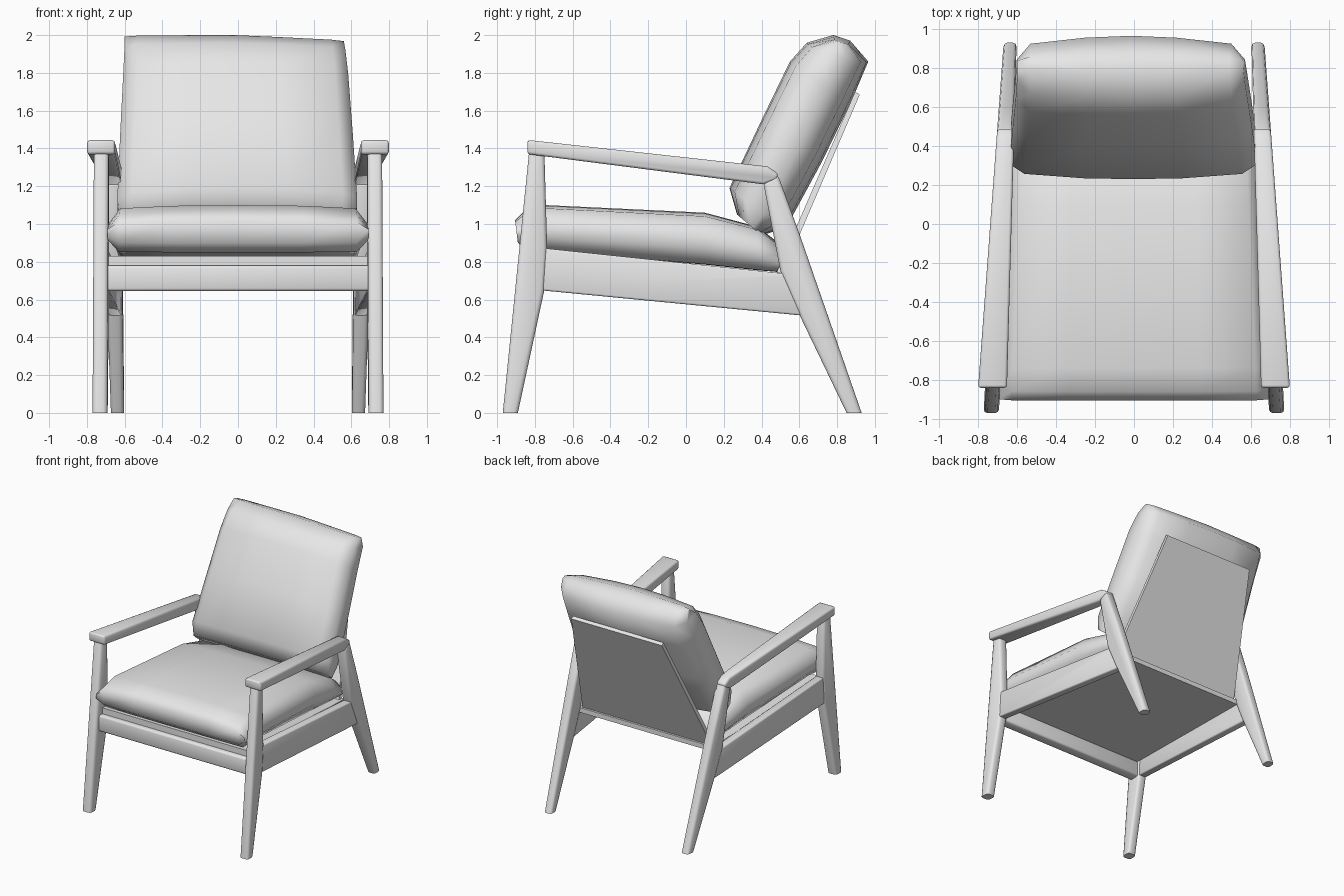
import bpy, bmesh, math

if "Cube" in bpy.data.objects:
    bpy.data.objects.remove(bpy.data.objects["Cube"])

grey = bpy.data.materials.new("light_grey")
grey.diffuse_color = (0.8, 0.8, 0.8, 1)
grey.use_nodes = True
grey.node_tree.nodes["Principled BSDF"].inputs["Base Color"].default_value = grey.diffuse_color


def finish(name, bm, angle=40):
    bmesh.ops.recalc_face_normals(bm, faces=bm.faces)
    me = bpy.data.meshes.new(name)
    bm.to_mesh(me)
    bm.free()
    ob = bpy.data.objects.new(name, me)
    bpy.context.collection.objects.link(ob)
    me.materials.append(grey)
    bpy.ops.object.select_all(action='DESELECT')
    ob.select_set(True)
    bpy.context.view_layer.objects.active = ob
    bpy.ops.object.shade_smooth_by_angle(angle=math.radians(angle))
    return ob


def slab(name, profile, x_range, bevel=0.0, segs=2):
    """Side profile (y, z) widened in x; x_range(y, z) gives both side limits."""
    bm = bmesh.new()
    a, b = [[bm.verts.new((x_range(y, z)[i], y, z)) for y, z in profile] for i in (0, 1)]
    bm.faces.new(a)
    bm.faces.new(b[::-1])
    n = len(a)
    for i in range(n):
        j = (i + 1) % n
        bm.faces.new((a[i], b[i], b[j], a[j]))
    bmesh.ops.recalc_face_normals(bm, faces=bm.faces)
    if bevel:
        # round the sharp edges, but keep the soles of the feet flat
        edges = [e for e in bm.edges if e.calc_face_angle(0) > math.radians(35)
                 and max(v.co.z for v in e.verts) > 0.001]
        bmesh.ops.bevel(bm, geom=edges, offset=bevel, segments=segs, profile=0.5,
                        affect='EDGES', clamp_overlap=True)
    return finish(name, bm, 50)


def frame_x(y):
    # the side frames converge towards the back
    return 0.73 - 0.051 * (y + 0.93)


def arm_half(y):
    return 0.074 - 0.023 * (y + 0.84)


# Side frames: legs, rail and armrest, one set on each side
for side, s in (("left", -1), ("right", 1)):
    def limits(half):
        return lambda y, z: (s * (frame_x(y) - half), s * (frame_x(y) + half))

    def arm_limits(y, z):
        return s * (frame_x(y) - arm_half(y)), s * (frame_x(y) + arm_half(y))
    slab("front_leg_" + side,
         [(-0.97, 0), (-0.89, 0), (-0.75, 0.65), (-0.735, 0.87), (-0.75, 1.39), (-0.83, 1.39)],
         limits(0.039), 0.02)
    slab("back_leg_" + side,
         [(0.85, 0), (0.93, 0), (0.60, 0.95), (0.485, 1.265), (0.41, 1.215), (0.50, 0.75), (0.60, 0.52)],
         arm_limits, 0.02)
    slab("side_rail_" + side,
         [(-0.80, 0.652), (0.62, 0.515), (0.56, 0.735), (0.50, 0.74), (-0.78, 0.875)],
         limits(0.033), 0.01)
    slab("armrest_" + side,
         [(-0.84, 1.37), (0.41, 1.21), (0.48, 1.235), (0.49, 1.265), (0.43, 1.305), (-0.84, 1.445)],
         arm_limits, 0.014)

# Front rail and seat deck
slab("front_rail", [(-0.86, 0.645), (-0.77, 0.645), (-0.77, 0.78), (-0.86, 0.78)],
     lambda y, z: (-0.70, 0.70), 0.015)
slab("seat_deck", [(-0.82, 0.78), (0.53, 0.70), (0.53, 0.74), (-0.82, 0.83)],
     lambda y, z: (0.035 - frame_x(y), frame_x(y) - 0.035))


# Tapered back panel
def panel_x(y, z):
    w = 0.60 - 0.18 * (z - 0.74) / 0.95
    return -w, w


slab("back_panel", [(0.51, 0.73), (0.92, 1.685), (0.895, 1.70), (0.48, 0.745)], panel_x)


def cushion(name, pairs, stations, lean=0.0):
    """Loft: pairs are (under point, upper point, half width) along the length;
    stations are (width fraction, under fullness, upper fullness).
    lean shifts the far end sideways."""
    full = [(-t, a, b) for t, a, b in stations if t > 0] + list(stations)
    full.sort()
    n = len(pairs)
    bm = bmesh.new()
    rings = []
    for t, ka, kb in full:
        under, upper = [], []
        for i, ((ay, az), (by, bz), w) in enumerate(pairs):
            my, mz = (ay + by) / 2, (az + bz) / 2
            x = t * w + lean * i / (n - 1)
            # the far end sags a little on the leaning cushion
            sag = 1.2 * lean * max(t, 0) * (i / (n - 1)) ** 2
            under.append(bm.verts.new((x, my + (ay - my) * ka, mz + (az - mz) * ka + sag)))
            upper.append(bm.verts.new((x, my + (by - my) * kb, mz + (bz - mz) * kb + sag)))
        rings.append((under, upper))
    for (a, b), (c, d) in zip(rings, rings[1:]):
        for i in range(n - 1):
            bm.faces.new((a[i], a[i + 1], c[i + 1], c[i]))
            bm.faces.new((b[i], d[i], d[i + 1], b[i + 1]))
        bm.faces.new((a[0], c[0], d[0], b[0]))
        bm.faces.new((a[-1], b[-1], d[-1], c[-1]))
    for a, b in (rings[0], rings[-1]):
        for i in range(n - 1):
            bm.faces.new((a[i], b[i], b[i + 1], a[i + 1]))
    return finish(name, bm, angle=65)


# Seat cushion, front to back
cushion("seat_cushion", [
    ((-0.89, 0.90), (-0.905, 1.02), 0.69),
    ((-0.83, 0.85), (-0.86, 1.065), 0.69),
    ((-0.72, 0.855), (-0.74, 1.10), 0.685),
    ((0.10, 0.785), (0.10, 1.06), 0.645),
    ((0.38, 0.755), (0.38, 0.985), 0.63),
    ((0.50, 0.745), (0.49, 0.90), 0.62),
], [(1, 0.4, 0.2), (0.91, 0.98, 0.86), (0.5, 1, 0.97), (0, 1, 1)])

# Back cushion, bottom to top
cushion("back_cushion", [
    ((0.40, 0.94), (0.27, 1.05), 0.625),
    ((0.53, 0.98), (0.23, 1.19), 0.635),
    ((0.72, 1.33), (0.40, 1.55), 0.615),
    ((0.88, 1.66), (0.55, 1.86), 0.595),
    ((0.965, 1.86), (0.64, 1.96), 0.585),
    ((0.87, 1.97), (0.78, 2.0), 0.58),
], [(1, 0.25, 0.48), (0.88, 0.75, 0.82), (0.4, 0.94, 0.97), (0, 1, 1)], lean=-0.02)
